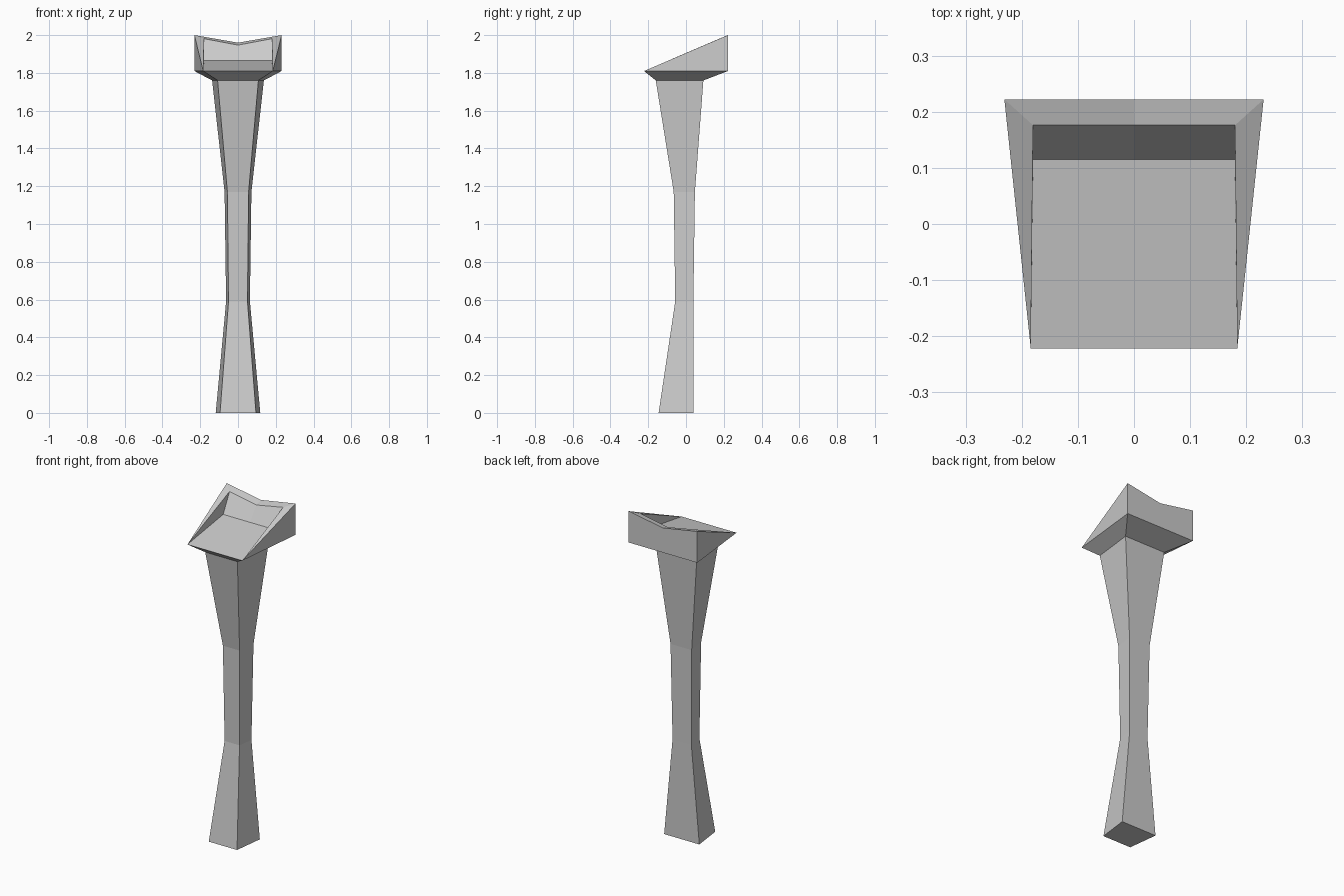
import bpy

if "Cube" in bpy.data.objects:
    bpy.data.objects.remove(bpy.data.objects["Cube"])


def make_object(name, verts, faces):
    mesh = bpy.data.meshes.new(name)
    mesh.from_pydata(verts, [], faces)
    mesh.update()
    obj = bpy.data.objects.new(name, mesh)
    bpy.context.collection.objects.link(obj)
    return obj


# Pedestal: trapezoid rings (z, front half width, back half width, front y, back y)
rings = [
    (0.00, 0.095, 0.118, -0.145, 0.041),
    (0.59, 0.050, 0.063, -0.057, 0.039),
    (1.17, 0.056, 0.071, -0.065, 0.047),
    (1.76, 0.108, 0.137, -0.160, 0.092),
    (1.81, 0.184, 0.231, -0.222, 0.222),
]
verts = []
for z, wf, wb, yf, yb in rings:
    verts += [(-wf, yf, z), (wf, yf, z), (wb, yb, z), (-wb, yb, z)]
faces = [(3, 2, 1, 0)]
for r in range(len(rings) - 1):
    for i in range(4):
        a, b = r * 4 + i, r * 4 + (i + 1) % 4
        faces.append((a, b, b + 4, a + 4))
make_object("pedestal", verts, faces)

# Sloped tray: right half, mirrored across x
p = {
    "front": (0.184, -0.222, 1.81), "front_mid": (0, -0.222, 1.81),
    "back": (0.231, 0.222, 1.81), "back_mid": (0, 0.222, 1.81),
    "top": (0.231, 0.222, 2.0), "top_mid": (0, 0.222, 1.96),
    "inner": (0.18, 0.176, 1.981), "inner_mid": (0, 0.176, 1.947),
    "floor": (0.18, 0.115, 1.865), "floor_mid": (0, 0.115, 1.865),
}
index = {k: i for i, k in enumerate(p)}
panels = [
    ("front", "back", "top"),                        # outer side
    ("front", "top", "inner"),                       # side rim
    ("front", "inner", "floor"),                     # inner side
    ("top", "top_mid", "inner_mid", "inner"),        # back rim
    ("floor_mid", "floor", "inner", "inner_mid"),    # inner back wall
    ("front_mid", "front", "floor", "floor_mid"),    # tray floor
    ("back", "back_mid", "top_mid", "top"),          # outer back
]
tray = make_object("tray", list(p.values()), [[index[k] for k in f] for f in panels])
mirror = tray.modifiers.new("mirror", 'MIRROR')
mirror.use_clip = True
